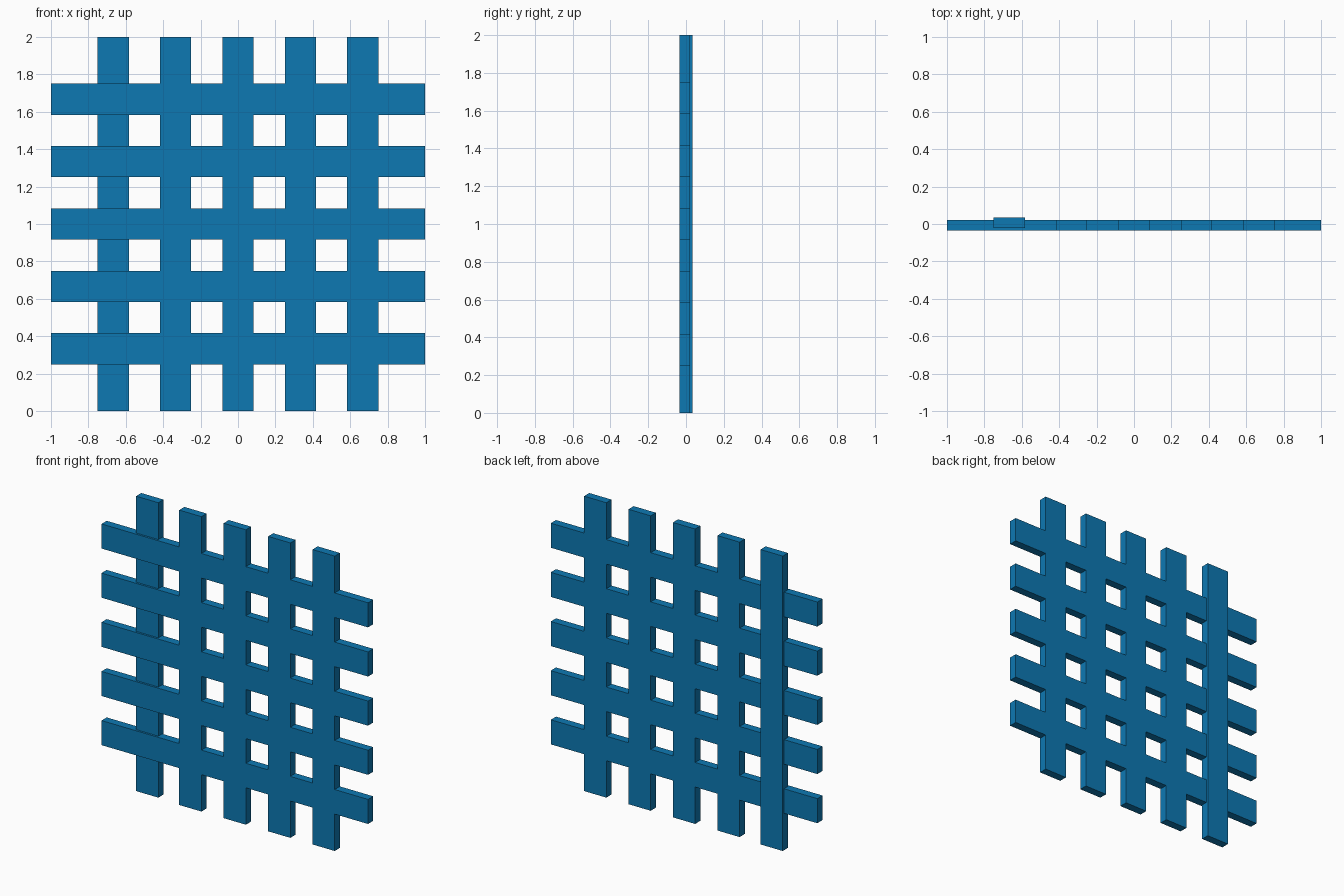
import bpy, bmesh, math

if "Cube" in bpy.data.objects:
    bpy.data.objects.remove(bpy.data.objects["Cube"])

W = 1 / 6            # slat width, equal to the gap width
T = 1 / 18           # slat thickness
FRONT = -0.0347      # front plane of the lattice
STEP = 0.0139        # how far the loose slat sits behind the lattice

blue = bpy.data.materials.new("blue_paint")
blue.diffuse_color = (0.004, 0.19, 0.45, 1)
blue.use_nodes = True
blue.node_tree.nodes["Principled BSDF"].inputs["Base Color"].default_value = blue.diffuse_color


def panel(name, xs, zs, filled, y):
    """Welded flat panel: fill chosen cells of a grid, then extrude backwards."""
    bm = bmesh.new()
    verts = {}

    def vert(i, k):
        if (i, k) not in verts:
            verts[i, k] = bm.verts.new((xs[i], y, zs[k]))
        return verts[i, k]

    for i in range(len(xs) - 1):
        for k in range(len(zs) - 1):
            if filled(i, k):
                bm.faces.new([vert(i, k), vert(i + 1, k),
                              vert(i + 1, k + 1), vert(i, k + 1)])
    ext = bmesh.ops.extrude_face_region(bm, geom=bm.faces[:], use_keep_orig=True)
    for v in ext["geom"]:
        if isinstance(v, bmesh.types.BMVert):
            v.co.y += T
    bmesh.ops.recalc_face_normals(bm, faces=bm.faces[:])
    me = bpy.data.meshes.new(name)
    bm.to_mesh(me)
    bm.free()
    me.materials.append(blue)
    ob = bpy.data.objects.new(name, me)
    bpy.context.collection.objects.link(ob)
    return ob


# Lattice: five horizontal slats flush with four vertical slats
xs = [-1] + [-2.5 * W + i * W for i in range(8)] + [0.75, 1]
xs = sorted({round(x, 5) for x in xs})
zs = [0] + [0.25 + i * W for i in range(10)] + [2]
panel("lattice", xs, zs, lambda i, k: i % 2 == 1 or k % 2 == 1, FRONT)

# Leftmost vertical slat, set slightly further back
panel("left_slat", [-0.75, -0.75 + W], [0, 2], lambda i, k: True, FRONT + STEP)
